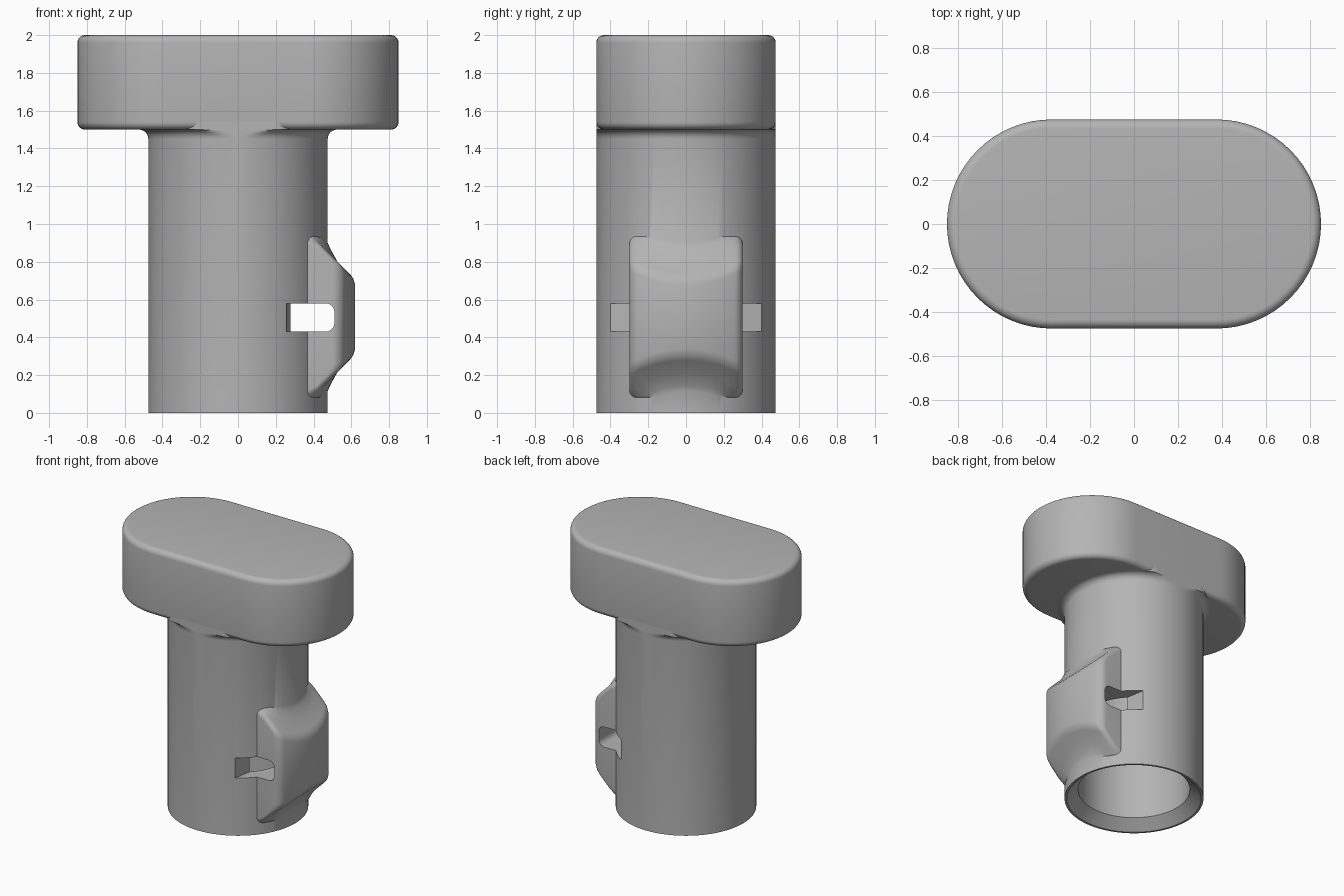
import bpy, bmesh
from math import sin, cos, pi, sqrt

cube = bpy.data.objects.get("Cube")
if cube:
    bpy.data.objects.remove(cube, do_unlink=True)

grey = bpy.data.materials.new("plain grey")
grey.use_nodes = True
grey.diffuse_color = (0.46, 0.46, 0.46, 1)
grey.node_tree.nodes["Principled BSDF"].inputs["Base Color"].default_value = (0.46, 0.46, 0.46, 1)


def loft(name, rings):
    """Closed solid through a list of equal-length point rings, capped at both ends."""
    bm = bmesh.new()
    loops = [[bm.verts.new(p) for p in ring] for ring in rings]
    n = len(loops[0])
    for a, b in zip(loops, loops[1:]):
        for i in range(n):
            j = (i + 1) % n
            bm.faces.new((a[i], a[j], b[j], b[i]))
    bm.faces.new(loops[0])
    bm.faces.new(loops[-1])
    bmesh.ops.recalc_face_normals(bm, faces=bm.faces)
    mesh = bpy.data.meshes.new(name)
    bm.to_mesh(mesh)
    bm.free()
    mesh.materials.append(grey)
    obj = bpy.data.objects.new(name, mesh)
    bpy.context.collection.objects.link(obj)
    return obj


def activate(obj):
    bpy.ops.object.select_all(action='DESELECT')
    obj.select_set(True)
    bpy.context.view_layer.objects.active = obj


def combine(obj, tool, operation):
    """Apply a boolean and discard the tool."""
    tool.hide_render = True
    activate(obj)
    mod = obj.modifiers.new(operation, 'BOOLEAN')
    mod.operation = operation
    mod.solver = 'EXACT'
    mod.object = tool
    bpy.ops.object.modifier_apply(modifier=mod.name)
    bpy.data.objects.remove(tool, do_unlink=True)


R, FILLET, EDGE = 0.475, 0.05, 0.04
ARC = [i * pi / 12 for i in range(7)]


def circle(r, z, n=96, flat=9):
    pts = [2 * pi * (i + 0.5) / n for i in range(n)]
    return [(r * cos(t), max(-flat, min(flat, r * sin(t))), z) for t in pts]


def stadium(inset, z, n=32):
    r, pts = R - inset, []
    for side in (1, -1):
        for i in range(n + 1):
            t = -pi / 2 + pi * i / n
            pts.append((side * (0.375 + r * cos(t)), side * r * sin(t), z))
    return pts


# Head: rounded oblong slab
head = loft("head",
            [stadium(EDGE * (1 - sin(t)), 1.5 + EDGE * (1 - cos(t))) for t in ARC]
            + [stadium(EDGE * (1 - cos(t)), 2 - EDGE * (1 - sin(t))) for t in ARC])

# Stem: cylinder flaring into the underside of the head
stem = loft("stem", [circle(R, 0)]
            + [circle(R + FILLET * (1 - cos(t)), 1.45 + FILLET * sin(t), flat=R) for t in ARC]
            + [circle(R + FILLET, 1.5 + EDGE, flat=R)])


# Side lug: curved outer face, sloped ends, rounded sides
def lug_section(y):
    over = max(0, abs(y) - 0.26)
    d = EDGE - sqrt(max(0, EDGE ** 2 - over ** 2))
    tube, out = sqrt(R ** 2 - y ** 2), sqrt(0.62 ** 2 - y ** 2) - d
    top = min(0.43, 0.88 - tube)
    half = [(0.3, top), (tube - 0.005, top),
            (tube + 0.012, min(top - 0.01, 0.84 - tube)),
            (tube + 0.05, 0.77 - tube),
            (out - 0.03, 0.85 - out), (out - 0.01, 0.824 - out), (out, 0.79 - out)]
    half = [(x, h - d) for x, h in half]
    return ([(x, y, 0.508 + h) for x, h in half]
            + [(x, y, 0.508 - h) for x, h in reversed(half)])


rounded = [0.26 + EDGE * sin(t) for t in ARC[1:]]
columns = ([-y for y in reversed(rounded)]
           + [-0.26 + 0.04 * i for i in range(14)] + rounded)
lug = loft("lug", [lug_section(y) for y in columns])
combine(stem, lug, 'UNION')

# Hollow bore with a chamfered mouth
bore = loft("bore_cutter", [circle(0.471, -0.01), circle(0.382, 0.07), circle(0.382, 1.4)])
combine(stem, bore, 'DIFFERENCE')


# Cross slot with a rounded outer end and flared inner walls
def slot_section(y):
    inner = 0.28 - 0.16 * max(0, abs(y) - 0.25)
    low, high, end, r = 0.43, 0.58, 0.51, 0.045
    tip = [(end - r + r * sin(t), y, low + r - r * cos(t)) for t in ARC]
    tip += [(end - r + r * cos(t), y, high - r + r * sin(t)) for t in ARC]
    return [(inner, y, high), (inner, y, low)] + tip


slot = loft("slot_cutter", [slot_section(y) for y in (-0.6, -0.25, 0.25, 0.6)])
combine(stem, slot, 'DIFFERENCE')

for part in (head, stem):
    activate(part)
    bpy.ops.object.shade_smooth_by_angle(angle=pi / 6)
